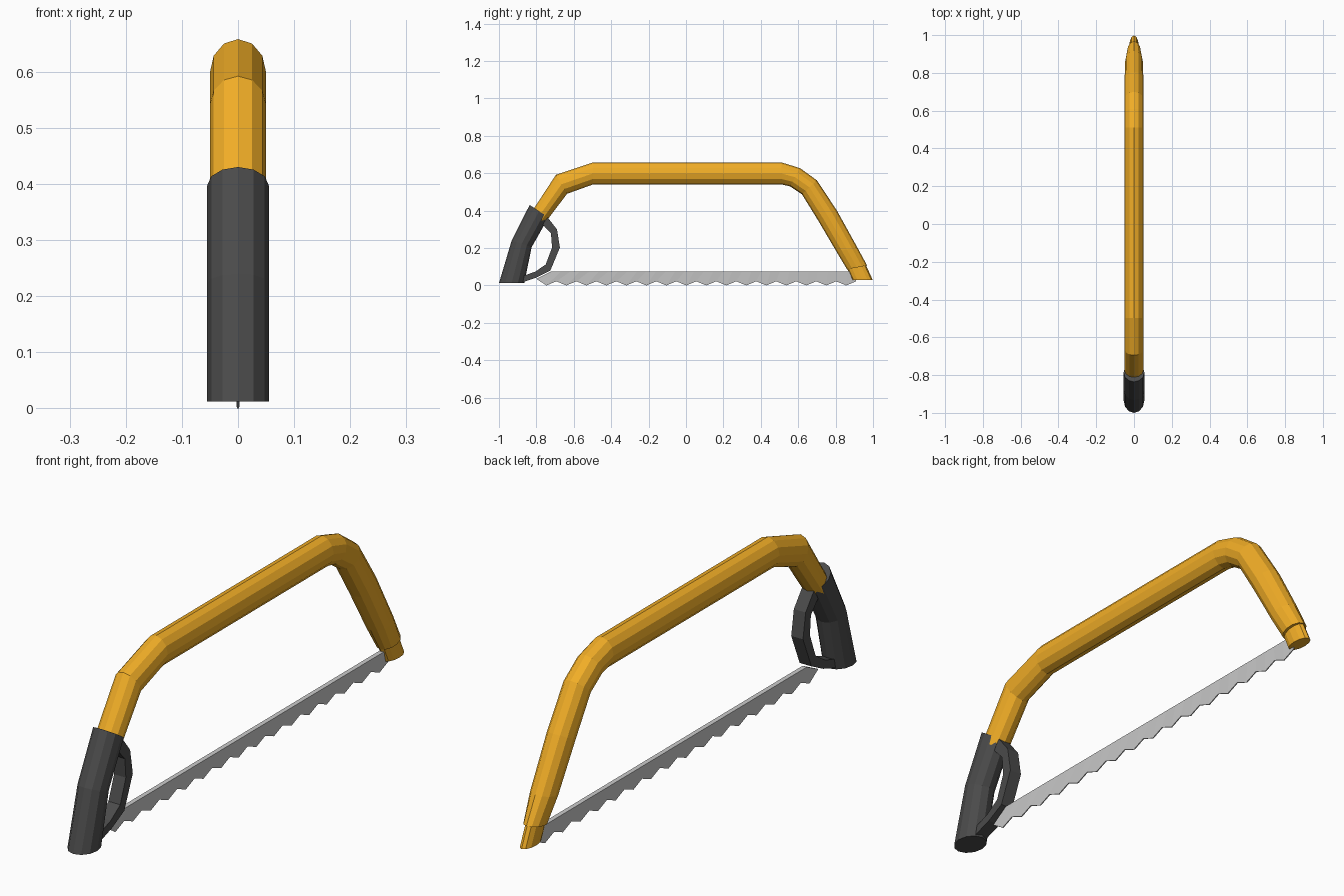
import bpy, bmesh, math

if "Cube" in bpy.data.objects:
    bpy.data.objects.remove(bpy.data.objects["Cube"])


def material(name, rgb):
    m = bpy.data.materials.new(name)
    m.diffuse_color = (*rgb, 1)
    m.use_nodes = True
    m.node_tree.nodes["Principled BSDF"].inputs["Base Color"].default_value = m.diffuse_color
    return m


ORANGE = material("orange_paint", (0.88, 0.42, 0.02))
BLACK = material("dark_grip", (0.07, 0.07, 0.07))

OVAL = [(math.cos(i * math.pi / 6), math.sin(i * math.pi / 6)) for i in range(12)]
STRAP = [(1, 1), (1, -1), (-1, -1), (-1, 1)]


def build(name, loops, mat=None):
    """Skin a row of closed vertex loops and cap both ends."""
    bm = bmesh.new()
    rows = [[bm.verts.new(p) for p in loop] for loop in loops]
    n = len(rows[0])
    for a, b in zip(rows, rows[1:]):
        for i in range(n):
            j = (i + 1) % n
            bm.faces.new((a[i], a[j], b[j], b[i]))
    bm.faces.new(rows[0])
    bm.faces.new(rows[-1][::-1])
    bmesh.ops.recalc_face_normals(bm, faces=bm.faces)
    me = bpy.data.meshes.new(name)
    bm.to_mesh(me)
    bm.free()
    ob = bpy.data.objects.new(name, me)
    bpy.context.collection.objects.link(ob)
    if mat:
        me.materials.append(mat)
    return ob


def tube(name, rings, section, mat):
    """Each ring: outer y, outer z, inner y, inner z, half width in x."""
    loops = []
    for oy, oz, iy, iz, w in rings:
        cy, cz, dy, dz = (oy + iy) / 2, (oz + iz) / 2, (oy - iy) / 2, (oz - iz) / 2
        loops.append([(w * v, cy + dy * u, cz + dz * u) for u, v in section])
    return build(name, loops, mat)


# Bent tubular frame
tube("frame", [
    (-0.86, 0.34, -0.795, 0.28, 0.05),
    (-0.695, 0.592, -0.636, 0.49, 0.05),
    (-0.497, 0.658, -0.497, 0.54, 0.05),
    (0.51, 0.658, 0.51, 0.54, 0.05),
    (0.61, 0.627, 0.556, 0.53, 0.05),
    (0.70, 0.562, 0.62, 0.487, 0.05),
    (0.807, 0.40, 0.706, 0.348, 0.05),
    (0.915, 0.205, 0.805, 0.18, 0.047),
    (0.968, 0.107, 0.861, 0.086, 0.036),
], OVAL, ORANGE)

# Narrow blade holder at the frame tip
tube("blade_holder", [
    (0.955, 0.125, 0.857, 0.10, 0.025),
    (0.998, 0.03, 0.888, 0.03, 0.025),
], OVAL, ORANGE)

# Grip sleeve
tube("handle", [
    (-1.0, 0.012, -0.865, 0.012, 0.055),
    (-0.932, 0.24, -0.825, 0.205, 0.055),
    (-0.836, 0.43, -0.735, 0.364, 0.055),
], OVAL, BLACK)

# Knuckle guard
tube("hand_guard", [
    (-0.745, 0.37, -0.775, 0.335, 0.025),
    (-0.69, 0.30, -0.722, 0.278, 0.025),
    (-0.674, 0.203, -0.716, 0.203, 0.025),
    (-0.725, 0.08, -0.75, 0.112, 0.025),
    (-0.797, 0.043, -0.807, 0.073, 0.025),
    (-0.885, 0.013, -0.875, 0.05, 0.025),
], STRAP, BLACK)

# Toothed blade, thick along the back and thin at the teeth
loops = []
COLS = 32
for i in range(COLS + 1):
    t = i / COLS
    top_y, low_y = -0.72 + 1.63 * t, -0.80 + 1.71 * t
    low_z = 0.0 if i % 2 else 0.022
    if i == 0:
        low_z = 0.035
    loops.append([(-0.009, top_y, 0.075), (0.009, top_y, 0.075),
                  (0.002, low_y, low_z), (-0.002, low_y, low_z)])
build("blade", loops)
